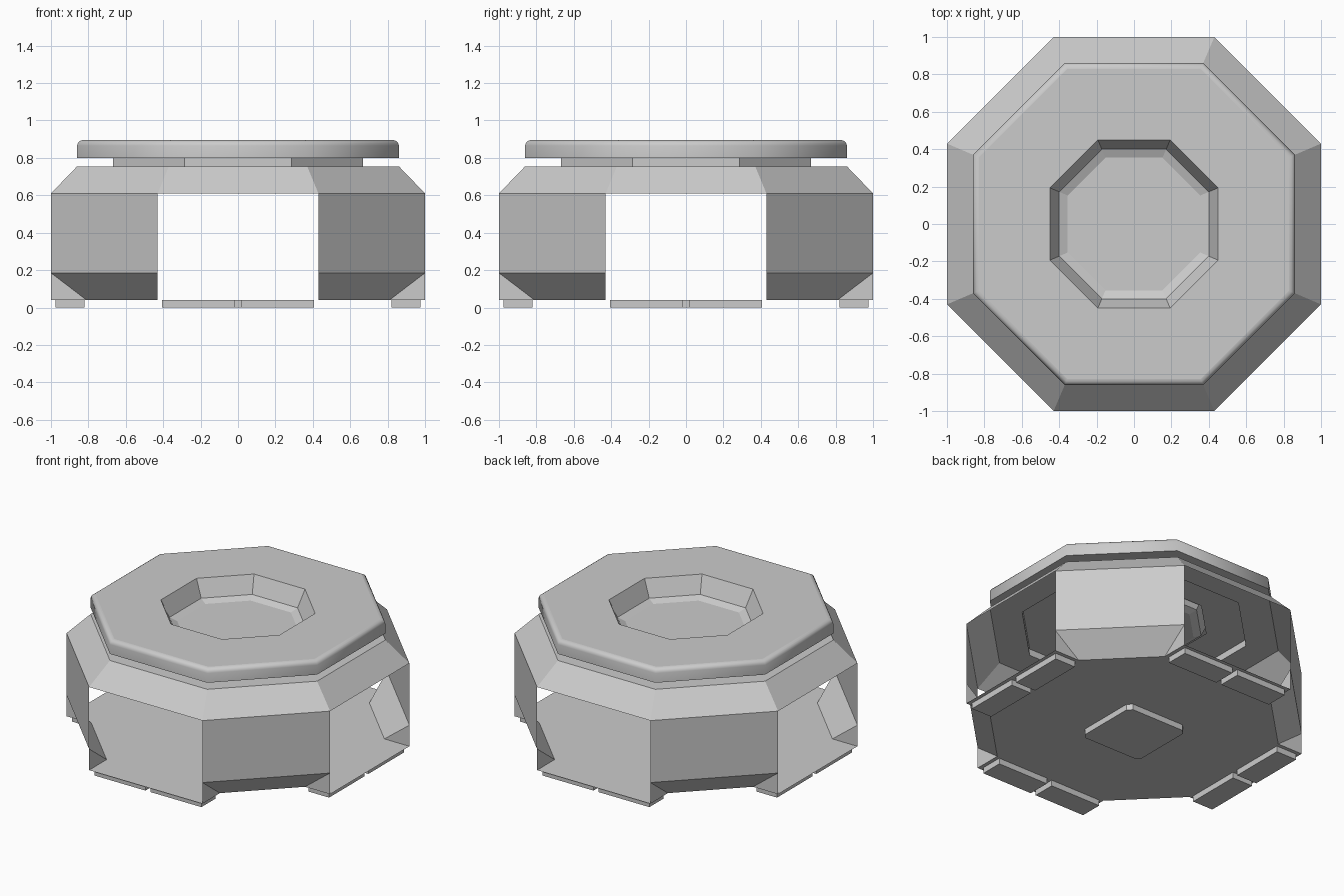
import bpy, bmesh, math
from mathutils import Matrix

cube = bpy.data.objects.get("Cube")
if cube:
    bpy.data.objects.remove(cube, do_unlink=True)

grey = bpy.data.materials.new("plain grey")
grey.use_nodes = True
COLOUR = (0.6, 0.6, 0.6, 1)
grey.diffuse_color = COLOUR
grey.node_tree.nodes["Principled BSDF"].inputs["Base Color"].default_value = COLOUR

HALF = 0.43          # half side length of the octagon relative to its apothem
WALL_TOP, CHAMFER_TOP, FLOOR = 0.61, 0.185, 0.04
CUT = 0.81           # where the lower chamfer meets the floor


def finish(name, bm):
    mesh = bpy.data.meshes.new(name)
    bm.to_mesh(mesh)
    bm.free()
    mesh.materials.append(grey)
    obj = bpy.data.objects.new(name, mesh)
    bpy.context.collection.objects.link(obj)
    return obj


def octagon(a):
    h = a * HALF
    quarter = [(a, -h), (a, h)]
    pts = []
    for _ in range(4):
        pts += quarter
        quarter = [(-y, x) for x, y in quarter]
    return pts


def octagon_loft(name, profile, cap=False, smooth=()):
    """Loft octagons through (apothem, height) pairs."""
    bm = bmesh.new()
    rings = [[bm.verts.new((x, y, z)) for x, y in octagon(a)] for a, z in profile]
    for k, (lo, hi) in enumerate(zip(rings, rings[1:])):
        for i in range(8):
            j = (i + 1) % 8
            face = bm.faces.new((lo[i], lo[j], hi[j], hi[i]))
            face.smooth = k in smooth
    if cap:
        bm.faces.new(rings[-1])
    return finish(name, bm)


def slab(name, outline, z0, z1):
    bm = bmesh.new()
    base = bm.faces.new([bm.verts.new((x, y, z0)) for x, y in outline])
    top = bmesh.ops.extrude_face_region(bm, geom=[base])
    verts = [v for v in top["geom"] if isinstance(v, bmesh.types.BMVert)]
    bmesh.ops.translate(bm, verts=verts, vec=(0, 0, z1 - z0))
    bmesh.ops.recalc_face_normals(bm, faces=bm.faces)
    return finish(name, bm)


# Sloping roof shell with the neck that carries the lid
octagon_loft("roof", [(1, WALL_TOP), (0.86, 0.755), (0.667, 0.755), (0.667, 0.8)])

# Lid with a rounded rim and a sunken dish
R = 0.03
rim = [(0.86 - R + R * math.cos(t), 0.895 - R + R * math.sin(t))
       for t in (math.pi / 2 * k / 4 for k in range(5))]
octagon_loft("lid", [(0.43, 0.8), (0.86, 0.8)] + rim
             + [(0.45, 0.895), (0.4, 0.78), (0.355, 0.76)],
             cap=True, smooth=range(1, 6))

# Diagonal corner walls with a chamfered foot and side gussets
for n, place in enumerate(("back_left", "back_right", "front_right", "front_left")):
    bm = bmesh.new()

    def v(x, y, z):
        return bm.verts.new((x, y, z))

    a_top, b_top = v(1, HALF, WALL_TOP), v(HALF, 1, WALL_TOP)
    a_mid, b_mid = v(1, HALF, CHAMFER_TOP), v(HALF, 1, CHAMFER_TOP)
    a_in, b_in = v(CUT, HALF, FLOOR), v(HALF, CUT, FLOOR)
    a_out, b_out = v(1, HALF, FLOOR), v(HALF, 1, FLOOR)
    bm.faces.new((a_mid, b_mid, b_top, a_top))
    bm.faces.new((a_in, b_in, b_mid, a_mid))
    bm.faces.new((a_out, a_in, a_mid))
    bm.faces.new((b_in, b_out, b_mid))
    bm.transform(Matrix.Rotation(n * math.pi / 2, 4, "Z"))
    finish("corner_wall_" + place, bm)

# Floor sheet with four notched corners
bm = bmesh.new()
quarter = [(1, -HALF), (1, HALF), (CUT, HALF), (HALF, CUT)]
outline = []
for _ in range(4):
    outline += quarter
    quarter = [(-y, x) for x, y in quarter]
bm.faces.new([bm.verts.new((x, y, FLOOR)) for x, y in outline])
finish("floor", bm)

# Pairs of foot pads along each open side
for n, side in enumerate(("left", "back", "right", "front")):
    for s in (-1, 1):
        pad = [(0.82, s * 0.02), (0.975, s * 0.02), (0.975, s * 0.405), (0.82, s * 0.405)]
        for _ in range(n):
            pad = [(-y, x) for x, y in pad]
        slab(f"foot_pad_{side}_{'a' if s < 0 else 'b'}", pad, 0, FLOOR)

# Central pad with clipped corners
W, C = 0.23, 0.2
slab("centre_pad", [(W, -C), (W, C), (C, W), (-C, W),
                    (-W, C), (-W, -C), (-C, -W), (C, -W)], 0, FLOOR)
